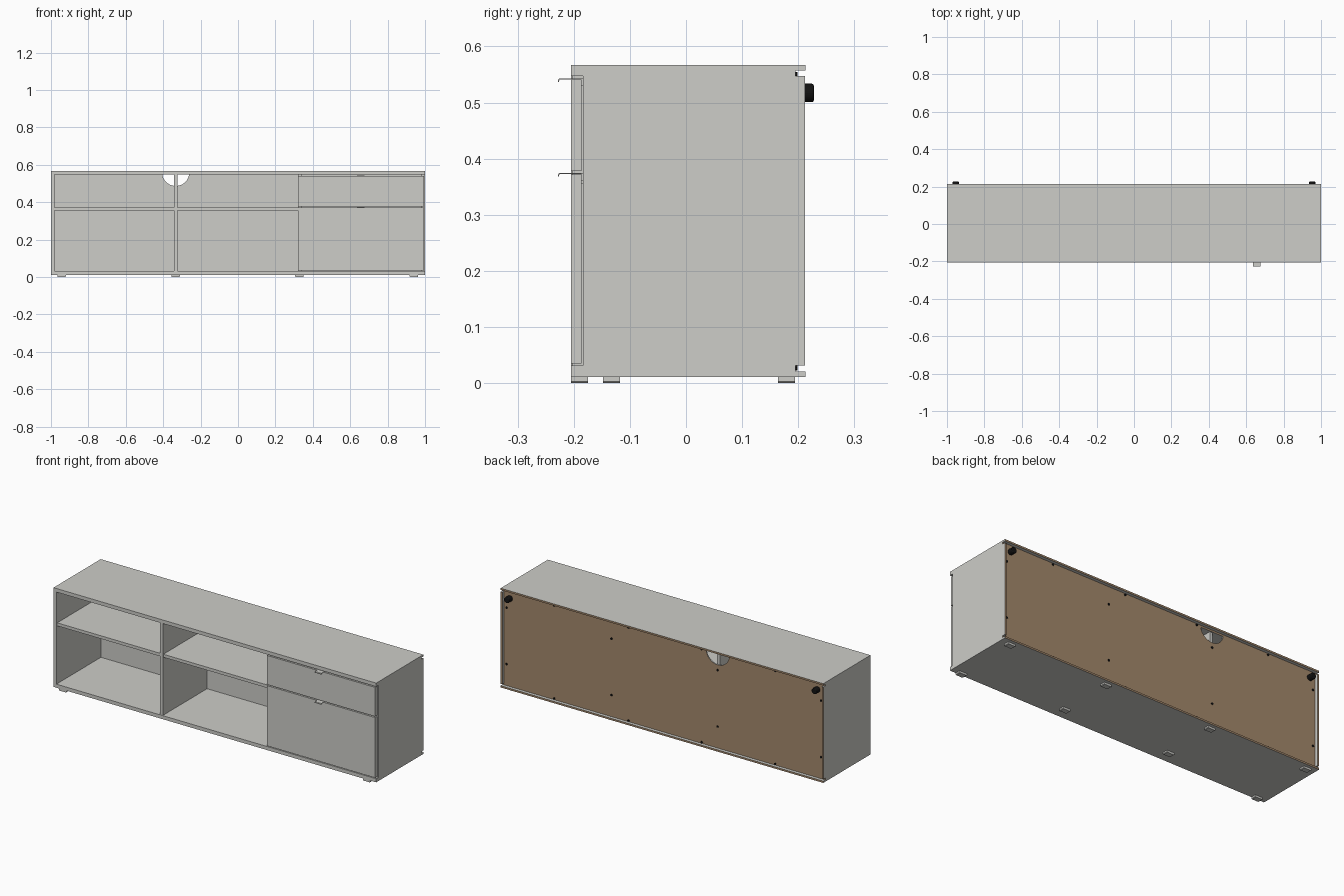
import bpy, bmesh, math
from mathutils import Vector

if "Cube" in bpy.data.objects:
    bpy.data.objects.remove(bpy.data.objects["Cube"])


def material(name, rgb):
    m = bpy.data.materials.new(name)
    m.diffuse_color = (*rgb, 1)
    m.use_nodes = True
    m.node_tree.nodes["Principled BSDF"].inputs["Base Color"].default_value = m.diffuse_color
    return m


GREY = material("light grey laminate", (0.61, 0.61, 0.58))
BROWN = material("brown fibreboard", (0.37, 0.25, 0.15))
BLACK = material("black plastic", (0.006, 0.006, 0.006))


def finish(name, bm, mats, brown_back=False):
    bmesh.ops.recalc_face_normals(bm, faces=bm.faces)
    if brown_back:  # raw board shows on faces pointing to the rear
        for f in bm.faces:
            f.material_index = 1 if f.normal.y > 0.9 else 0
    me = bpy.data.meshes.new(name)
    bm.to_mesh(me)
    bm.free()
    for m in mats:
        me.materials.append(m)
    ob = bpy.data.objects.new(name, me)
    bpy.context.collection.objects.link(ob)
    return ob


def prism(name, points, direction, mats=(GREY,), brown_back=False):
    """Extrude a closed outline of 3D points along a direction."""
    bm = bmesh.new()
    face = bm.faces.new([bm.verts.new(p) for p in points])
    ext = bmesh.ops.extrude_face_region(bm, geom=[face])
    verts = [g for g in ext["geom"] if isinstance(g, bmesh.types.BMVert)]
    bmesh.ops.translate(bm, verts=verts, vec=Vector(direction))
    return finish(name, bm, mats, brown_back)


def box(name, x0, x1, y0, y1, z0, z1, mat=GREY):
    return prism(name, [(x0, y0, z0), (x1, y0, z0), (x1, y1, z0), (x0, y1, z0)],
                 (0, 0, z1 - z0), (mat,))


def disc(name, x, z, y0, y1, r, mat, seg=24, bevel=0):
    ring = [(x + r * math.cos(2 * math.pi * i / seg), y0,
             z + r * math.sin(2 * math.pi * i / seg)) for i in range(seg)]
    ob = prism(name, ring, (0, y1 - y0, 0), (mat,))
    if bevel:
        b = ob.modifiers.new("rounded rim", 'BEVEL')
        b.width, b.segments = bevel, 3
    return ob


FRONT, BACK, STEP = -0.205, 0.213, 0.195   # STEP: rear rebate holding the back panel

# Top and bottom boards with a rebate at the rear
for name, inner, lip, outer in (("top_board", 0.547, 0.557, 0.567),
                                ("bottom_board", 0.031, 0.021, 0.011)):
    prism(name, [(-1, FRONT, outer), (-1, BACK, outer), (-1, BACK, lip),
                 (-1, STEP, lip), (-1, STEP, inner), (-1, FRONT, inner)],
          (2, 0, 0), (GREY, BROWN), True)

# Side boards; the right one is shorter to leave room for the drawer fronts
for name, s, front in (("left_side", -1, FRONT), ("right_side", 1, -0.184)):
    prism(name, [(s * a, y, 0.031) for a, y in
                 ((1, front), (1, 0.212), (0.99, 0.212), (0.99, STEP),
                  (0.982, STEP), (0.982, front))],
          (0, 0, 0.516), (GREY, BROWN), True)

# Uprights and shelves
box("middle_divider", -0.342, -0.324, -0.203, STEP - 0.006, 0.031, 0.547)
box("right_divider", 0.324, 0.342, -0.184, STEP - 0.006, 0.031, 0.547)
box("left_shelf", -0.982, -0.342, -0.198, STEP - 0.006, 0.355, 0.372)
box("middle_shelf", -0.324, 0.324, -0.198, STEP - 0.006, 0.355, 0.372)
box("right_shelf", 0.342, 0.982, -0.18, STEP - 0.006, 0.355, 0.372)

# Back panel with a half-round cable opening at its top edge
arc = [(-0.333 + 0.072 * math.cos(a), STEP - 0.006, 0.557 - 0.07 * math.sin(a))
       for a in [math.pi * i / 24 for i in range(25)]]
yb = STEP - 0.006
prism("back_panel", [(-0.989, yb, 0.0215), (0.989, yb, 0.0215), (0.989, yb, 0.557)]
      + arc + [(-0.989, yb, 0.557)], (0, 0.006, 0), (GREY, BROWN), True)

# Drawer and door fronts
box("upper_drawer_front", 0.322, 0.994, FRONT, -0.186, 0.378, 0.541)
box("lower_door_front", 0.322, 0.994, FRONT, -0.186, 0.035, 0.372)

# Bent tab handles hooked over the top edges of the fronts
for name, z in (("upper_handle", 0.541), ("lower_handle", 0.372)):
    prism(name, [(0.635, y, z + dz) for y, dz in
                 ((-0.184, -0.011), (-0.184, 0.002), (-0.226, 0.002), (-0.228, 0.0),
                  (-0.228, -0.004), (-0.2265, -0.004), (-0.2255, 0.0004),
                  (-0.186, 0.0004), (-0.186, -0.011))], (0.04, 0, 0))

# Feet, slightly tapered to the floor
for row, y_outer, y_inner in (("front", -0.19, -0.133), ("back", 0.179, 0.179)):
    for i, x in enumerate((-0.943, -0.333, 0.328, 0.94)):
        y = y_outer if i in (0, 3) else y_inner
        prism(f"{row}_foot_{i + 1}", [(x + dx, y - 0.015, z) for dx, z in
              ((-0.02, 0), (0.02, 0), (0.023, 0.003), (0.023, 0.011),
               (-0.023, 0.011), (-0.023, 0.003))], (0, 0.03, 0))

# Wall spacers on the back, with their collars inside the cabinet
for side, s in (("left", -1), ("right", 1)):
    disc(f"{side}_wall_spacer", s * 0.953, 0.517, STEP, 0.228, 0.0165, BLACK, bevel=0.004)
    disc(f"{side}_spacer_collar", s * 0.953, 0.519, yb - 0.003, yb, 0.017, GREY)

# Nails holding the back panel
nails = [(x, z) for x in (-0.975, -0.333, 0.325, 0.975) for z in (0.142, 0.458)]
nails += [(x, z) for x in (-0.69, -0.235, 0.22, 0.68) for z in (0.028, 0.549)]
for i, (x, z) in enumerate(nails):
    disc(f"back_nail_{i + 1}", x, z, STEP, STEP + 0.004, 0.006, BLACK, seg=10)
